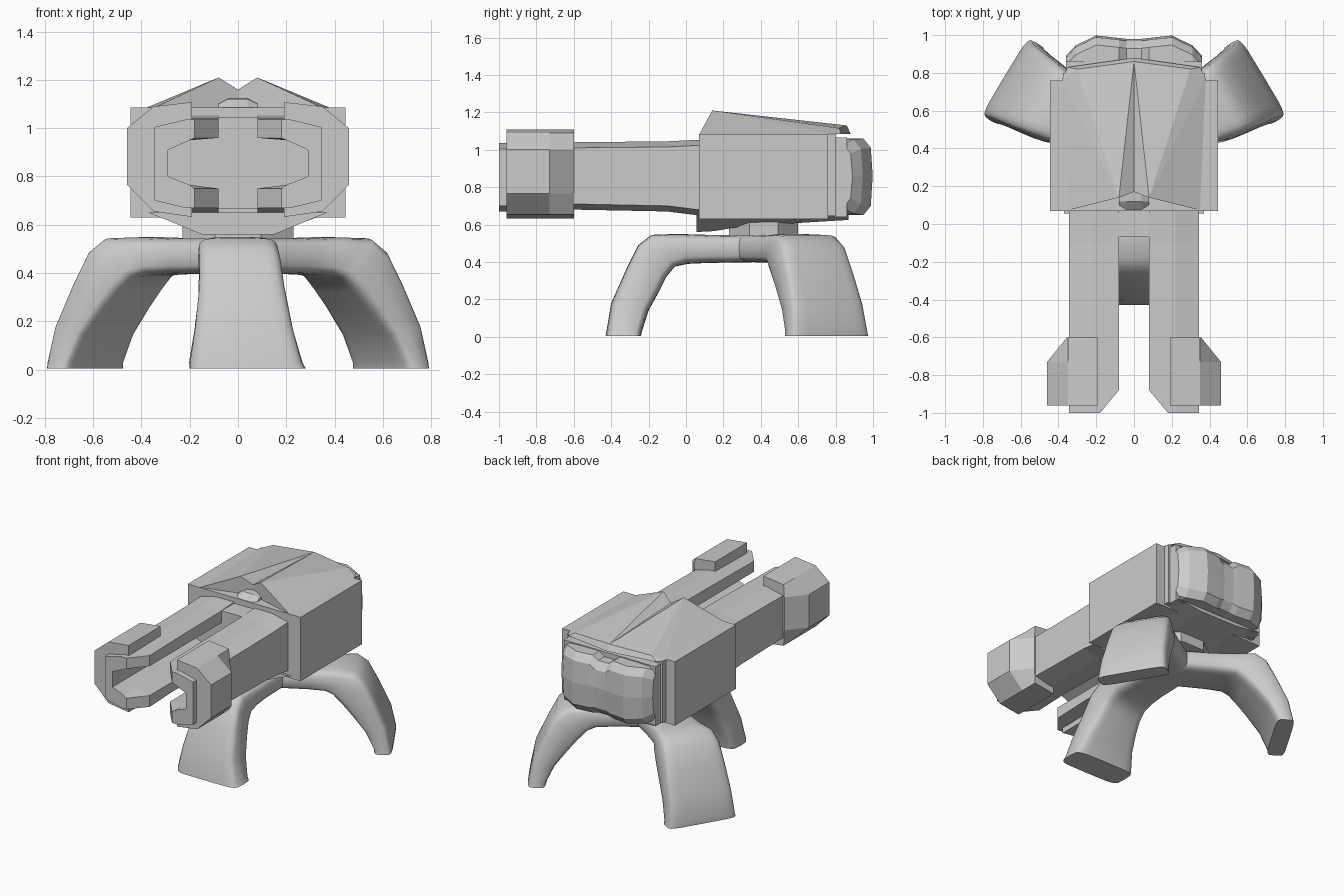
import bpy, bmesh, math
from mathutils import Vector, Matrix

if "Cube" in bpy.data.objects:
    bpy.data.objects.remove(bpy.data.objects["Cube"])


def make(name, verts, faces, smooth=False):
    me = bpy.data.meshes.new(name)
    me.from_pydata([tuple(v) for v in verts], [], faces)
    bm = bmesh.new()
    bm.from_mesh(me)
    bmesh.ops.remove_doubles(bm, verts=bm.verts, dist=1e-5)
    bmesh.ops.recalc_face_normals(bm, faces=bm.faces)
    bm.to_mesh(me)
    bm.free()
    ob = bpy.data.objects.new(name, me)
    bpy.context.collection.objects.link(ob)
    if smooth:
        bpy.context.view_layer.objects.active = ob
        bpy.ops.object.select_all(action='DESELECT')
        ob.select_set(True)
        bpy.ops.object.shade_smooth_by_angle(angle=math.radians(50))
    return ob


def loft(name, rings, smooth=False):
    # skin a list of equal-length rings and cap both ends
    n = len(rings[0])
    verts = [v for r in rings for v in r]
    faces = [(i * n + j, i * n + (j + 1) % n, (i + 1) * n + (j + 1) % n, (i + 1) * n + j)
             for i in range(len(rings) - 1) for j in range(n)]
    faces += [tuple(range(n)), tuple(range(len(verts) - n, len(verts)))]
    return make(name, verts, faces, smooth)


def box(name, x0, x1, y0, y1, z0, z1):
    return loft(name, [[(x0, y, z0), (x1, y, z0), (x1, y, z1), (x0, y, z1)] for y in (y0, y1)])


def mirrored(ob):
    ob.modifiers.new("mirror", 'MIRROR')
    return ob


# main housing
box("housing", -0.445, 0.445, 0.07, 0.76, 0.63, 1.085)

# roof: two forward peaks with a valley narrowing to the rear
half = [(.36, .07, 1.08), (.08, .14, 1.21), (0, .17, 1.16), (0, .86, 1.13), (.38, .77, 1.085),
        (0, .17, 1.08), (0, .88, 1.085), (.35, .83, 1.085), (.30, .82, 1.115)]
mirrored(make("roof", half, [(0, 4, 1), (4, 8, 1), (8, 3, 1), (1, 3, 2), (0, 1, 2, 5),
                             (4, 7, 8), (7, 6, 3, 8), (0, 5, 6, 7, 4)]))

# small raised fairing under the roof valley
loft("fairing", [[(-.08, y, 1.03), (.08, y, 1.03), (.08, y, z - .02), (.04, y, z), (-.04, y, z), (-.08, y, z - .02)]
                 for y, z in ((0.07, 1.08), (0.12, 1.12), (0.2, 1.125))])

# belly, deepest at the front
loft("belly", [[(-w, y, .65), (-.15, y, z), (.15, y, z), (w, y, .65)]
               for y, z, w in ((.055, .56, .37), (.15, .565, .37), (.3, .59, .38), (.87, .625, .35))])

# gun rails: C-channel section running forward, tip bevelled on the inside
def rail_ring(y, inner, top, bot):
    return [(inner, y, top), (.22, y, top), (.345, y, top - .03), (.345, y, bot + .03), (.22, y, bot),
            (inner, y, bot), (inner, y, .75), (.2, y, .765), (.29, y, .80), (.29, y, .91),
            (.2, y, .95), (inner, y, .96)]


mirrored(loft("gun_rail", [rail_ring(-1, .18, 1.035, .67), rail_ring(-.88, .08, 1.035, .67),
                           rail_ring(-.6, .08, 1.04, .68), rail_ring(-.1, .08, 1.045, .67),
                           rail_ring(.1, .08, 1.055, .645)]))
box("gun_core", -.295, .295, -.07, .1, .70, 1.0)
box("gun_core_spine", -.085, .085, -.07, .1, .665, 1.045)

# muzzle clamps wrapped round the outside of each rail
def clamp_ring(y, w):
    return [(.19, y, 1.108), (.35, y, 1.09), (w, y, 1.0), (w, y, .765), (.35, y, .655), (.19, y, .632),
            (.19, y, .69), (.32, y, .73), (.32, y, 1.0), (.19, y, 1.02)]


mirrored(loft("muzzle_clamp", [clamp_ring(-.96, .46), clamp_ring(-.73, .46), clamp_ring(-.6, .355)]))

# rear frames
box("rear_frame", -.375, .375, .75, .80, .645, 1.085)
box("rear_inner_frame", -.36, .36, .79, .86, .64, 1.065)

# rear bulge, built as facets across the width with a shallow waist
cols = [(-.36, .89, .69, 1.03), (-.31, .945, .66, 1.055), (-.20, .998, .65, 1.06), (-.08, .985, .65, 1.06),
        (-.04, .98, .66, 1.03), (.04, .98, .66, 1.03), (.08, .985, .65, 1.06), (.20, .998, .65, 1.06),
        (.31, .945, .66, 1.055), (.36, .89, .69, 1.03)]
loft("rear_bulge", [[(x, .8, a), (x, y - .05, a), (x, y - .01, a + .05), (x, y, .86),
                     (x, y - .01, b - .05), (x, y - .05, b), (x, .8, b)] for x, y, a, b in cols])

# swivel mount
def octagon(r, z):
    return [(r * math.cos(math.radians(22.5 + 45 * i)), .415 + .8 * r * math.sin(math.radians(22.5 + 45 * i)), z)
            for i in range(8)]


loft("swivel", [octagon(.25, .54), octagon(.25, .64)])

# legs: outer point (r, z), inner point (r, z), half width
HUB = [((-.08, .545), (-.08, .40), .15), ((.25, .545), (.25, .395), .155), ((.42, .55), (.36, .39), .165)]
FRONT = HUB + [((.555, .545), (.43, .375), .165), ((.625, .49), (.475, .32), .17), ((.69, .36), (.515, .24), .18),
               ((.77, .18), (.57, .14), .205), ((.795, .03), (.605, .03), .235), ((.80, .005), (.61, .005), .24)]
BACK = HUB + [((.555, .545), (.41, .38), .19), ((.625, .49), (.47, .32), .205), ((.69, .36), (.54, .24), .215),
              ((.77, .18), (.62, .14), .225), ((.80, .03), (.675, .03), .235), ((.80, .005), (.68, .005), .24)]


def leg(name, sections, angle, shift):
    rot = Matrix.Translation((0, .37, 0)) @ Matrix.Rotation(math.radians(angle), 4, 'Z')
    rings = []
    for k, (o, i, w) in enumerate(sections):
        o, i = Vector((o[0], 0, o[1])), Vector((i[0], 0, i[1]))
        mid, arm = (o + i) / 2, (o - i) / 2
        side = shift * max(0, k - 3) / 5
        p = .5 if k < 3 else .36
        ring = []
        for s in range(20):
            a = 2 * math.pi * s / 20
            c, d = math.cos(a), math.sin(a)
            c, d = math.copysign(abs(c) ** p, c), math.copysign(abs(d) ** p, d)
            ring.append(rot @ (mid + arm * c + Vector((0, w * d + side, 0))))
        rings.append(ring)
    return loft(name, rings, True)


leg("front_leg", FRONT, -90, .04)
leg("back_right_leg", BACK, 31, 0)
leg("back_left_leg", BACK, 149, 0)
